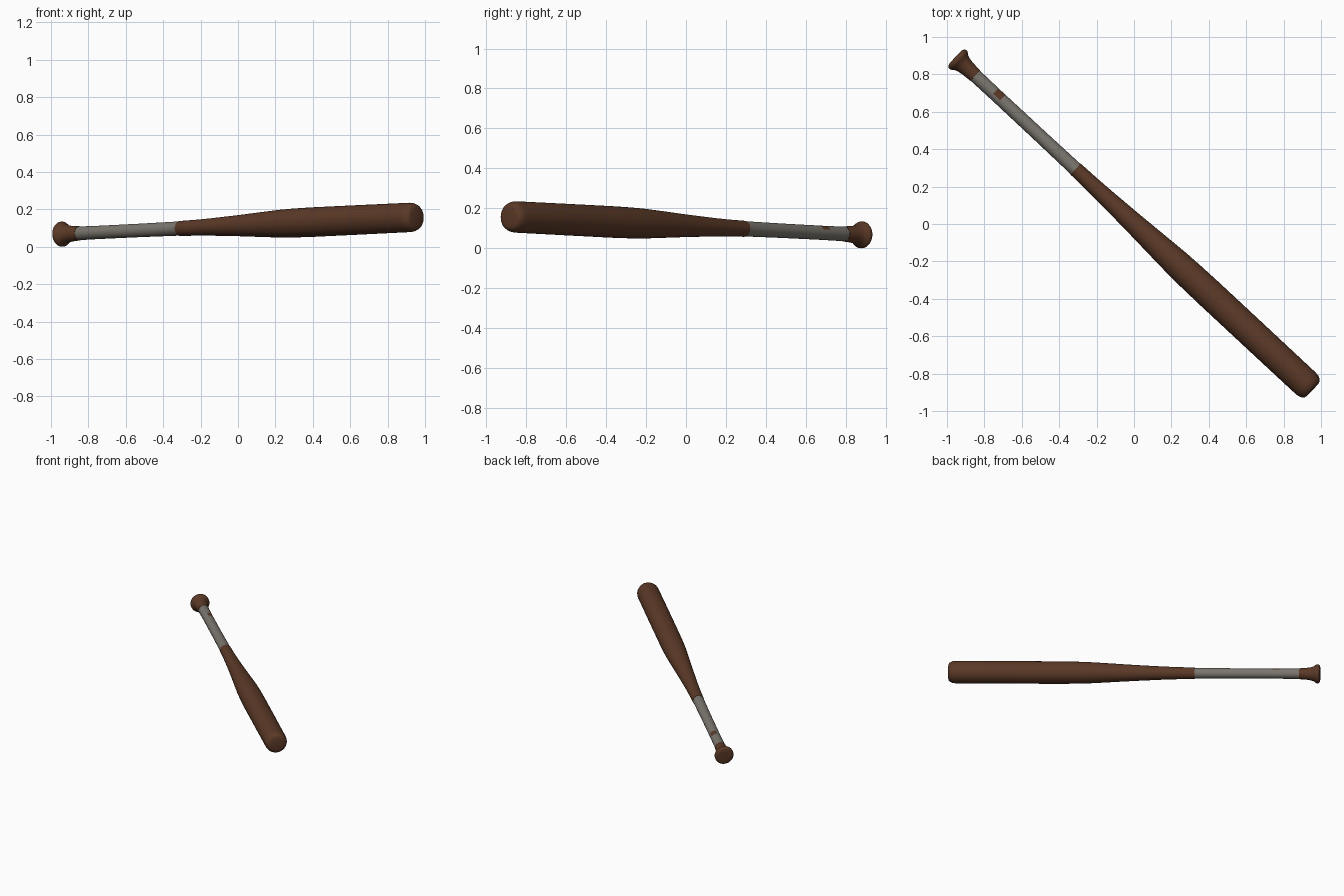
import bpy, bmesh, math
from mathutils import Vector, Matrix

if "Cube" in bpy.data.objects:
    bpy.data.objects.remove(bpy.data.objects["Cube"])

SIDES = 40
KNOB_END = Vector((-0.955, 0.892, 0.071))
BARREL_END = Vector((0.955, -0.886, 0.163))
AXIS = BARREL_END - KNOB_END
LENGTH = AXIS.length
U = AXIS.normalized()
SIDE = Vector((-U.y, U.x, 0)).normalized()
UP = U.cross(SIDE)


def material(name, rgb):
    m = bpy.data.materials.new(name)
    m.diffuse_color = (*rgb, 1)
    m.use_nodes = True
    m.node_tree.nodes["Principled BSDF"].inputs["Base Color"].default_value = m.diffuse_color
    return m


wood = material("brown wood", (0.105, 0.041, 0.020))
tape = material("grey tape", (0.195, 0.178, 0.155))


def lathe(name, profile, mats):
    """Spin (distance along bat, radius) points around the bat axis."""
    bm = bmesh.new()
    rings = []
    for s, r in profile:
        c = KNOB_END + U * s
        rings.append([bm.verts.new(c + r * (math.cos(a) * SIDE + math.sin(a) * UP))
                      for a in (2 * math.pi * i / SIDES for i in range(SIDES))])
    for a, b in zip(rings, rings[1:]):
        for i in range(SIDES):
            j = (i + 1) % SIDES
            bm.faces.new((a[i], a[j], b[j], b[i]))
    bm.faces.new(rings[0][::-1])
    bm.faces.new(rings[-1])
    bmesh.ops.recalc_face_normals(bm, faces=bm.faces)
    me = bpy.data.meshes.new(name)
    bm.to_mesh(me)
    bm.free()
    for m in mats:
        me.materials.append(m)
    ob = bpy.data.objects.new(name, me)
    bpy.context.collection.objects.link(ob)
    for p in me.polygons:
        p.use_smooth = True
    bpy.context.view_layer.objects.active = ob
    ob.select_set(True)
    bpy.ops.object.shade_smooth_by_angle(angle=math.radians(40))
    ob.select_set(False)
    return ob


# Knob with rounded rim, flaring into the neck
lathe("knob", [(0, 0.030), (0.001, 0.052), (0.006, 0.062), (0.014, 0.067),
               (0.024, 0.067), (0.033, 0.062), (0.042, 0.054), (0.060, 0.047),
               (0.090, 0.042), (0.146, 0.038)], [wood])

# Taped grip, with a small worn patch showing the wood
grip = lathe("grip", [(0.146, 0.0365), (0.283, 0.0355), (0.333, 0.0355),
                      (0.600, 0.036), (0.880, 0.038)], [tape, wood])
tilt = math.radians(27)
worn_dir = (UP if UP.z > 0 else -UP) * math.cos(tilt) + SIDE * math.sin(tilt)
for p in grip.data.polygons:
    s = (p.center - KNOB_END).dot(U)
    if 0.283 < s < 0.333 and p.normal.dot(worn_dir) > math.cos(math.radians(37)):
        p.material_index = 1

# Tapering barrel with a rounded end
lathe("barrel", [(0.880, 0.040), (1.00, 0.0425), (1.10, 0.046), (1.20, 0.051),
                 (1.31, 0.0565), (1.42, 0.063), (1.52, 0.069), (1.62, 0.0745),
                 (1.72, 0.0775), (1.85, 0.079), (2.20, 0.079),
                 (LENGTH - 0.050, 0.0785), (LENGTH - 0.030, 0.076),
                 (LENGTH - 0.013, 0.069), (LENGTH - 0.004, 0.060),
                 (LENGTH, 0.047)], [wood])

# Rest the bat on the ground
objs = list(bpy.context.collection.objects)
low = min(v.co.z for o in objs for v in o.data.vertices)
for o in objs:
    o.data.transform(Matrix.Translation((0, 0, -low)))
